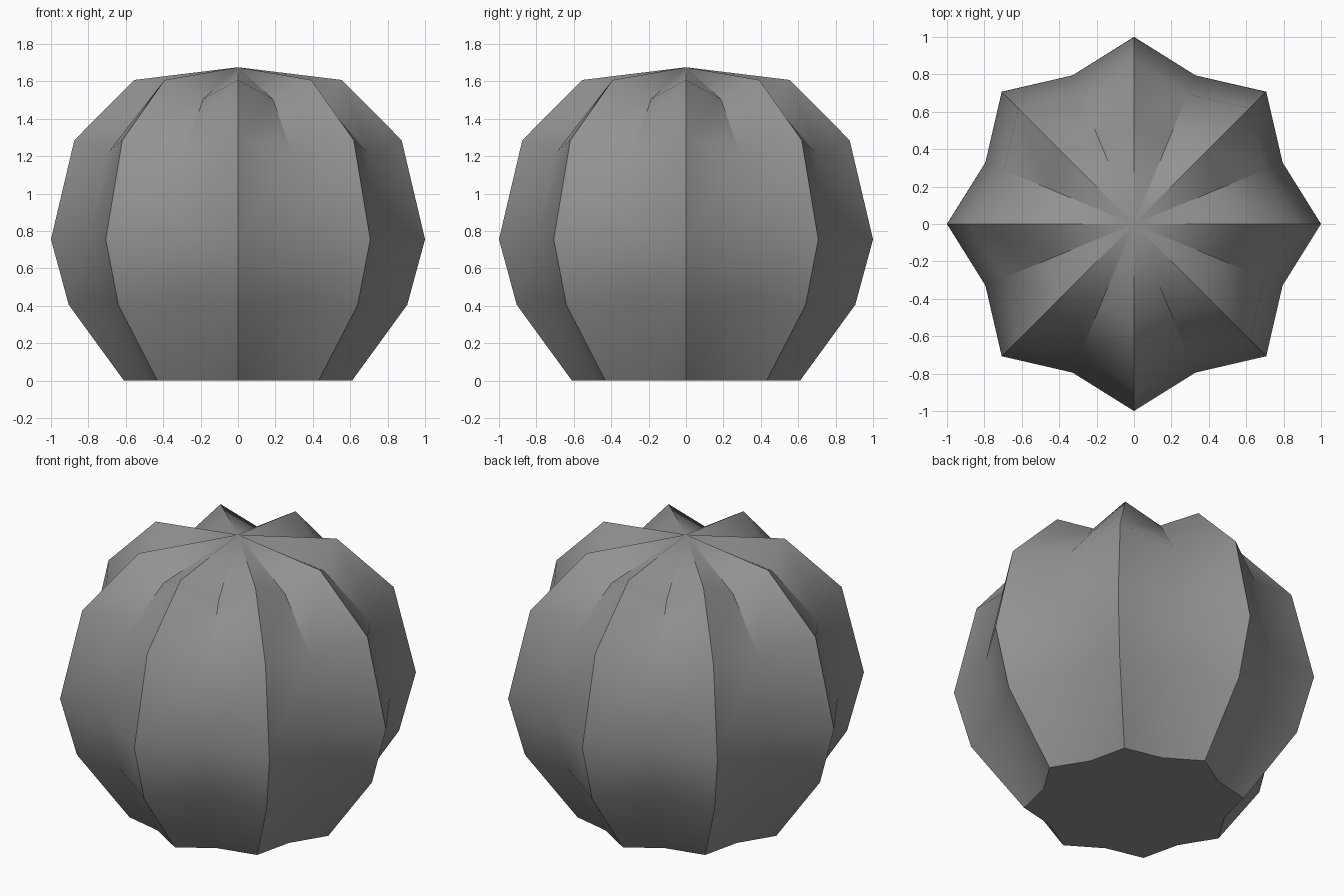
import bpy, bmesh, math

if "Cube" in bpy.data.objects:
    bpy.data.objects.remove(bpy.data.objects["Cube"])

# Ridge and valley profiles (radius, height), bottom to top
RIDGE = [(0.61, 0), (0.905, 0.405), (1.0, 0.755), (0.875, 1.285), (0.555, 1.607)]
VALLEY = [(0.525, 0), (0.778, 0.445), (0.86, 0.765), (0.752, 1.22), (0.485, 1.505)]
TOP_Z = 1.675
SIDES = 16

bm = bmesh.new()

# Rings alternate between ridge and valley points
rings = []
for ridge, valley in zip(RIDGE, VALLEY):
    ring = []
    for i in range(SIDES):
        r, z = valley if i % 2 else ridge
        a = 2 * math.pi * i / SIDES
        ring.append(bm.verts.new((r * math.cos(a), r * math.sin(a), z)))
    rings.append(ring)

# Side walls
for low, high in zip(rings, rings[1:]):
    for i in range(SIDES):
        j = (i + 1) % SIDES
        bm.faces.new((low[i], low[j], high[j], high[i]))

# Top fan and flat base
apex = bm.verts.new((0, 0, TOP_Z))
for i in range(SIDES):
    bm.faces.new((rings[-1][i], rings[-1][(i + 1) % SIDES], apex))
bm.faces.new(rings[0][::-1])

# Smooth faces with sharp ridges, upper valleys and base rim
for f in bm.faces:
    f.smooth = True
for i in range(SIDES):
    column = [ring[i] for ring in rings] + [apex]
    for k in range(3 if i % 2 else 0, 5):
        bm.edges.get((column[k], column[k + 1])).smooth = False
    bm.edges.get((rings[0][i], rings[0][(i + 1) % SIDES])).smooth = False

mesh = bpy.data.meshes.new("ribbed_body")
apex_index = len(bm.verts) - 1
bm.to_mesh(mesh)
bm.free()

# Creases fade out at the very top
mesh.normals_split_custom_set(
    [(0, 0, 1) if l.vertex_index == apex_index else (0, 0, 0) for l in mesh.loops])

# Dark grey skin
skin = bpy.data.materials.new("dark_grey")
skin.diffuse_color = (0.29, 0.29, 0.29, 1)
skin.use_nodes = True
skin.node_tree.nodes["Principled BSDF"].inputs["Base Color"].default_value = skin.diffuse_color
mesh.materials.append(skin)

body = bpy.data.objects.new("ribbed_body", mesh)
bpy.context.collection.objects.link(body)
